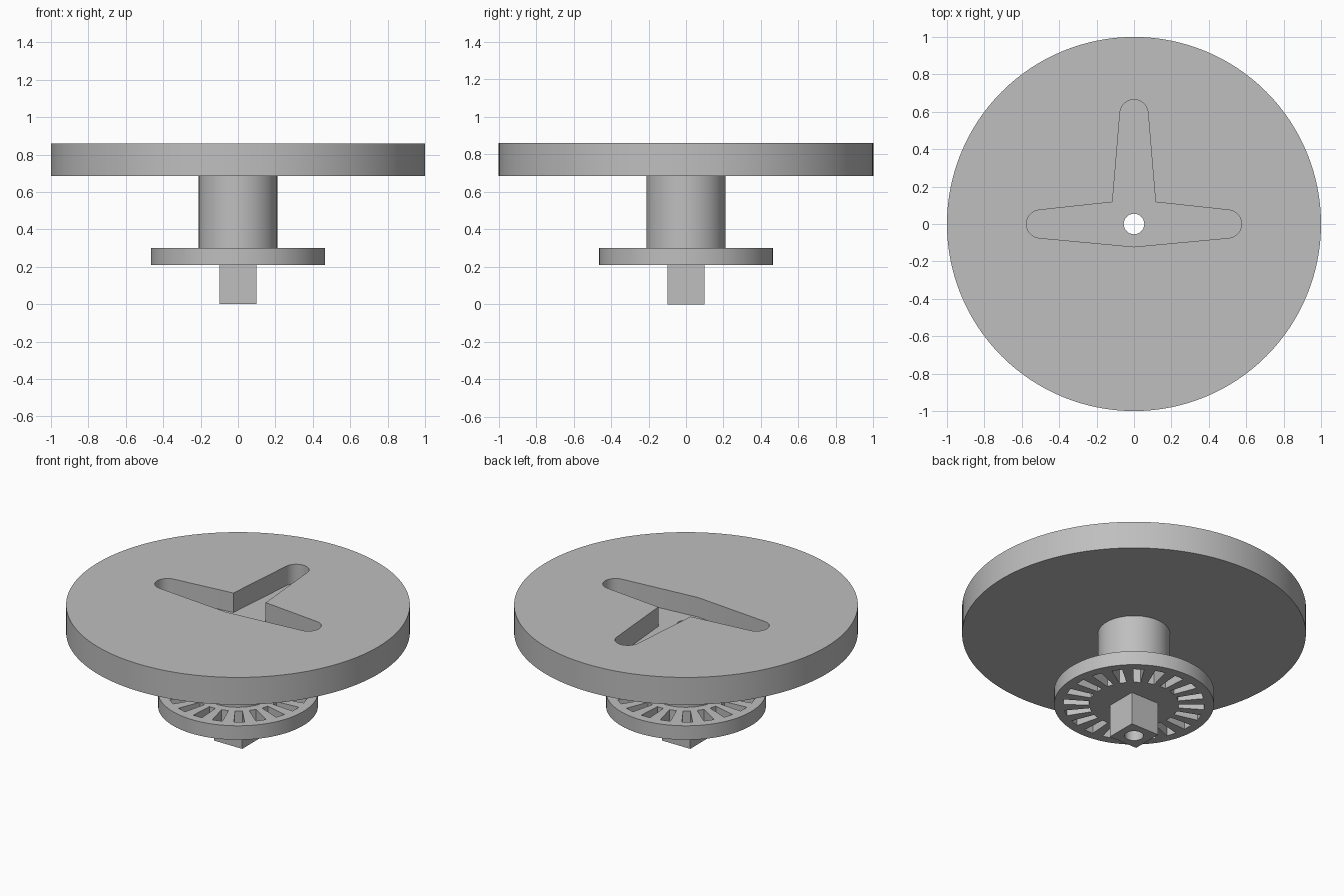
import bpy, bmesh
from math import cos, sin, pi, radians

if "Cube" in bpy.data.objects:
    bpy.data.objects.remove(bpy.data.objects["Cube"], do_unlink=True)

grey = bpy.data.materials.new("plain grey")
grey.use_nodes = True
colour = (0.52, 0.52, 0.52, 1)
grey.diffuse_color = colour
for node in grey.node_tree.nodes:
    if node.type == "BSDF_PRINCIPLED":
        node.inputs["Base Color"].default_value = colour


def arc(cx, cy, r, start, end, n):
    """Points on an arc, angles in degrees."""
    step = (end - start) / n
    return [(cx + r * cos(radians(start + i * step)),
             cy + r * sin(radians(start + i * step))) for i in range(n + 1)]


def circle(r, n=128):
    return arc(0, 0, r, 0, 360, n)[:-1]


def prism(name, outlines, z0, z1):
    """Extrude closed outlines (counter-clockwise) from z0 to z1."""
    bm = bmesh.new()
    for outline in outlines:
        low = [bm.verts.new((x, y, z0)) for x, y in outline]
        high = [bm.verts.new((x, y, z1)) for x, y in outline]
        bm.faces.new(low[::-1])
        bm.faces.new(high)
        for i in range(len(low)):
            j = (i + 1) % len(low)
            bm.faces.new((low[i], low[j], high[j], high[i]))
    mesh = bpy.data.meshes.new(name)
    bm.to_mesh(mesh)
    bm.free()
    mesh.materials.append(grey)
    obj = bpy.data.objects.new(name, mesh)
    bpy.context.collection.objects.link(obj)
    return obj


def cut(obj, cutters):
    """Subtract the cutters, then smooth round walls and keep rims sharp."""
    for cutter in cutters:
        mod = obj.modifiers.new("cut", "BOOLEAN")
        mod.operation = "DIFFERENCE"
        mod.solver = "EXACT"
        mod.object = cutter
    graph = bpy.context.evaluated_depsgraph_get()
    mesh = bpy.data.meshes.new_from_object(obj.evaluated_get(graph))
    obj.modifiers.clear()
    obj.data = mesh
    mesh.shade_smooth()
    mesh.set_sharp_from_angle(angle=radians(30))


# Cutters: centre bore, three-armed recess and ring of radial slots
bore = prism("bore_cutter", [circle(0.055, 48)], -0.1, 1)

recess_outline = ([(0, -0.122)] + arc(0.5, 0, 0.075, -84, 84, 16) + [(0.115, 0.117)]
                  + arc(0, 0.59, 0.075, 6, 174, 16) + [(-0.115, 0.117)]
                  + arc(-0.5, 0, 0.075, 96, 264, 16))
recess = prism("recess_cutter", [recess_outline], 0.735, 1)

slots = []
for i in range(20):
    a = 2 * pi * i / 20
    corners = [(0.26, -0.021), (0.41, -0.031), (0.41, 0.031), (0.26, 0.021)]
    slots.append([(x * cos(a) - y * sin(a), x * sin(a) + y * cos(a)) for x, y in corners])
slot_ring = prism("slot_cutter", slots, 0.1, 0.4)

# Solid parts, top to bottom
top_disc = prism("top_disc", [circle(1)], 0.685, 0.86)
hub = prism("hub", [circle(0.21, 96)], 0.30, 0.685)
slotted_flange = prism("slotted_flange", [circle(0.465, 96)], 0.21, 0.30)
square_shaft = prism("square_shaft", [[(-0.1, -0.1), (0.1, -0.1), (0.1, 0.1), (-0.1, 0.1)]], 0, 0.21)

cut(top_disc, [recess, bore])
cut(hub, [bore])
cut(slotted_flange, [slot_ring, bore])
cut(square_shaft, [bore])

for cutter in (bore, recess, slot_ring):
    bpy.data.objects.remove(cutter, do_unlink=True)
